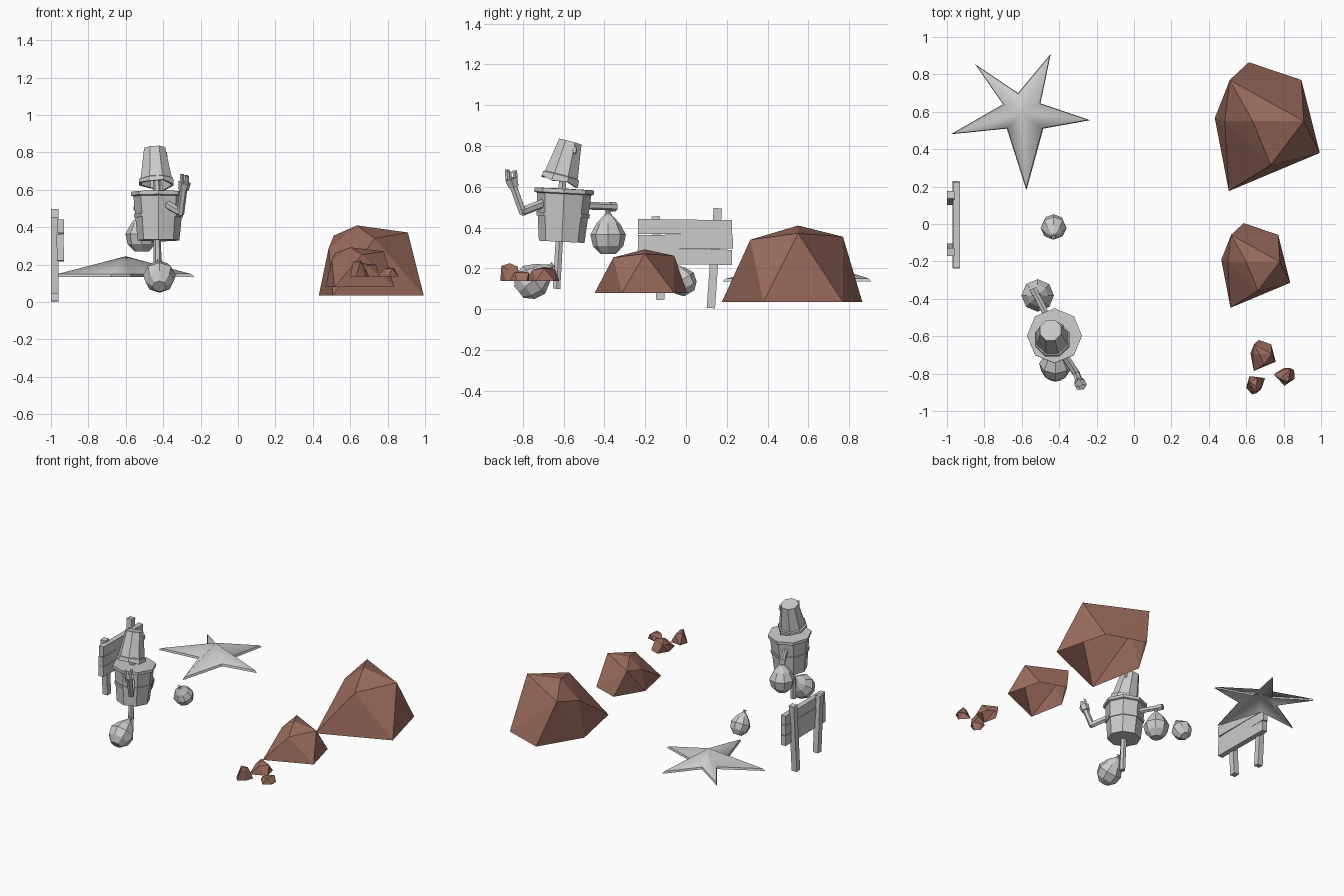
import bpy, bmesh, math, random
from mathutils import Vector, Matrix

if "Cube" in bpy.data.objects:
    bpy.data.objects.remove(bpy.data.objects["Cube"])

random.seed(3)
brown = bpy.data.materials.new("brown_rock")
brown.diffuse_color = (0.33, 0.15, 0.11, 1)
brown.use_nodes = True
brown.node_tree.nodes["Principled BSDF"].inputs["Base Color"].default_value = brown.diffuse_color


def finish(name, bm, mat=None):
    bmesh.ops.recalc_face_normals(bm, faces=bm.faces)
    me = bpy.data.meshes.new(name)
    bm.to_mesh(me)
    bm.free()
    ob = bpy.data.objects.new(name, me)
    bpy.context.collection.objects.link(ob)
    if mat:
        me.materials.append(mat)
    return ob


def lathe(name, profile, origin, axis=(0, 0, 1), sides=8, jag=0, turn=0.0):
    """Revolve (radius, height) points around an axis; jag roughens the rings near height 0."""
    q = Vector((0, 0, 1)).rotation_difference(Vector(axis)).to_matrix()
    bm = bmesh.new()
    offs = [random.uniform(-jag, jag) for _ in range(sides)]
    rings = []
    for r, h in profile:
        if r == 0:
            rings.append([bm.verts.new(Vector(origin) + q @ Vector((0, 0, h)))] * sides)
            continue
        ring = []
        for i in range(sides):
            a = 2 * math.pi * i / sides + turn
            dz = offs[i] if h < 0.01 else 0
            ring.append(bm.verts.new(Vector(origin) + q @ Vector((r * math.cos(a), r * math.sin(a), h + dz))))
        rings.append(ring)
    for a, b in zip(rings, rings[1:]):
        for i in range(sides):
            j = (i + 1) % sides
            loop = list(dict.fromkeys([a[i], a[j], b[j], b[i]]))
            bm.faces.new(loop)
    return finish(name, bm)


def rod(name, a, b, r, r2=None, sides=6, turn=0.0):
    a, b = Vector(a), Vector(b)
    n = (b - a).length
    return lathe(name, [(0, 0), (r, 0), (r2 or r, n), (0, n)], a, b - a, sides, 0, turn)


def box(name, centre, size, tilt=0):
    bm = bmesh.new()
    m = Matrix.Translation(centre) @ Matrix.Rotation(math.radians(tilt), 4, 'X') @ Matrix.Diagonal((*size, 1))
    bmesh.ops.create_cube(bm, size=1, matrix=m)
    return finish(name, bm)


# Rocks: one faceted hull with an open base, reused at several sizes
ROCK = [(.614, .865, .035), (.895, .77, .035), (.993, .38, .035), (.507, .176, .035), (.432, .566, .035),
        (.512, .77, .355), (.908, .55, .372), (.73, .315, .34), (.635, .55, .41), (.485, .55, .29)]


def rock(name, centre, scale, height, turn=0):
    bm = bmesh.new()
    rot = Matrix.Rotation(math.radians(turn), 3, 'Z')
    for x, y, z in ROCK:
        p = rot @ Vector(((x - .7125) * scale, (y - .52) * scale, 0))
        bm.verts.new(p + Vector(centre) + Vector((0, 0, (z - .035) / .375 * height)))
    bmesh.ops.convex_hull(bm, input=bm.verts)
    bm.normal_update()
    bmesh.ops.delete(bm, geom=[f for f in bm.faces if f.normal.z < -.99], context='FACES_ONLY')
    bm.verts.ensure_lookup_table()
    bmesh.ops.delete(bm, geom=[e for e in bm.edges if not e.link_faces], context='EDGES')
    finish(name, bm, brown)


rock("large_rock", (.7125, .52, .035), 1, .375)
rock("medium_rock", (.651, -.222, .08), .657, .213)
rock("pebble_a", (.69, -.703, .137), .24, .07)
rock("pebble_b", (.645, -.855, .137), .16, .088, 150)
rock("pebble_c", (.81, -.815, .137), .16, .048, -70)

# Star: softly ridged arms, thin rim and hollow underside
outer = [(-.85, .855), (-.445, .91), (-.235, .555), (-.575, .18), (-.98, .48)]
inner = [(-.62, .70), (-.50, .645), (-.485, .51), (-.68, .51), (-.70, .64)]
outline = [p for pair in zip(outer, inner) for p in pair]
c = Vector((-.60, .595))
bm = bmesh.new()
peak = bm.verts.new((*c, .245))
under = bm.verts.new((*c, .215))
top = [bm.verts.new((*(c + (Vector(p) - c) * .96), .15)) for p in outline]
low = [bm.verts.new((*p, .135)) for p in outline]
for i in range(10):
    j = (i + 1) % 10
    bm.faces.new((peak, top[i], top[j])).smooth = True
    bm.faces.new((top[i], low[i], low[j], top[j]))
    bm.faces.new((under, low[j], low[i])).smooth = True
    for ring in (top, low):
        bm.edges.get((ring[i], ring[j])).smooth = False
finish("star", bm)

# Signboard: two posts and three crooked planks
Q = math.pi / 4
rod("sign_post_left", (-.98, -.125, .045), (-.98, -.15, .455), .029, sides=4, turn=Q)
rod("sign_post_right", (-.98, .122, .005), (-.98, .156, .495), .029, sides=4, turn=Q)
for i, (y, z, w, h, t) in enumerate([(-.005, .403, .46, .072, -.6), (-.003, .330, .465, .072, .7),
                                     (-.006, .256, .462, .074, -.5)]):
    box(f"sign_plank_{i}", (-.949 - .003 * (i == 1), y, z), (.038, w, h), t)

# Sacks
SACK = [(0, -.09), (.037, -.09), (.075, -.05), (.087, .005), (.057, .06), (.02, .10), (.011, .112), (.015, .127), (0, .127)]


def sack(name, centre, axis, s):
    lathe(name, [(r * s, h * s) for r, h in SACK], centre, axis)


sack("hanging_sack", (-.515, -.382, .36), (0, 0, 1), 1)
sack("foot_sack", (-.42, -.75, .14), (0, .75, .6), 1)
sack("loose_sack", (-.43, -.02, .14), (0, -.5, .85), .8)

# Scarecrow pole and closed pot body
rod("pole", (-.43, -.635, .10), (-.435, -.60, .72), .021)
lean = (0, .05, 1)
base = (-.425, -.61, .33)
lathe("pot_body", [(0, 0), (.112, 0), (.134, .235), (.147, .24), (.147, .26), (0, .262)], base, lean)
lathe("pot_band", [(.118, .122), (.130, .122), (.132, .142), (.120, .142), (.118, .122)], base, lean)

# Bucket head, hollow, with ragged lip
head = Vector((-.436, -.62, .625))
tilt = Vector((-.01, .055, .205))
lathe("bucket_head", [(0, .182), (.052, .182), (.086, .0), (.10, .0), (.098, .028), (.09, .032), (.061, .203), (0, .203)],
      head, tilt, 8, .014, math.pi / 8)
for side, (y, z) in {"left": (-.597, .768), "right": (-.547, .782)}.items():
    eye = lathe(f"{side}_eye", [(0, -.01), (.013, -.01), (.011, .004), (0, .002)], (0, 0, 0), (1, 0, .17))
    eye.scale = (1, .85, 1.7)
    eye.location = (-.382, y, z)

# Arms and forked hand
rod("near_upper_arm", (-.40, -.66, .535), (-.305, -.805, .478), .022)
rod("near_forearm", (-.308, -.80, .47), (-.29, -.85, .61), .02)
rod("far_arm", (-.455, -.51, .508), (-.535, -.355, .503), .019)
rod("far_cuff", (-.525, -.374, .503), (-.54, -.345, .503), .023)
rod("hand_palm", (-.292, -.845, .60), (-.285, -.858, .64), .028, .034)
for i, (x, y, h) in enumerate([(-.30, -.878, .685), (-.272, -.868, .675), (-.278, -.84, .68)]):
    rod(f"finger_{i}", (x, y + .004, .63), (x, y, h), .011, sides=4)
